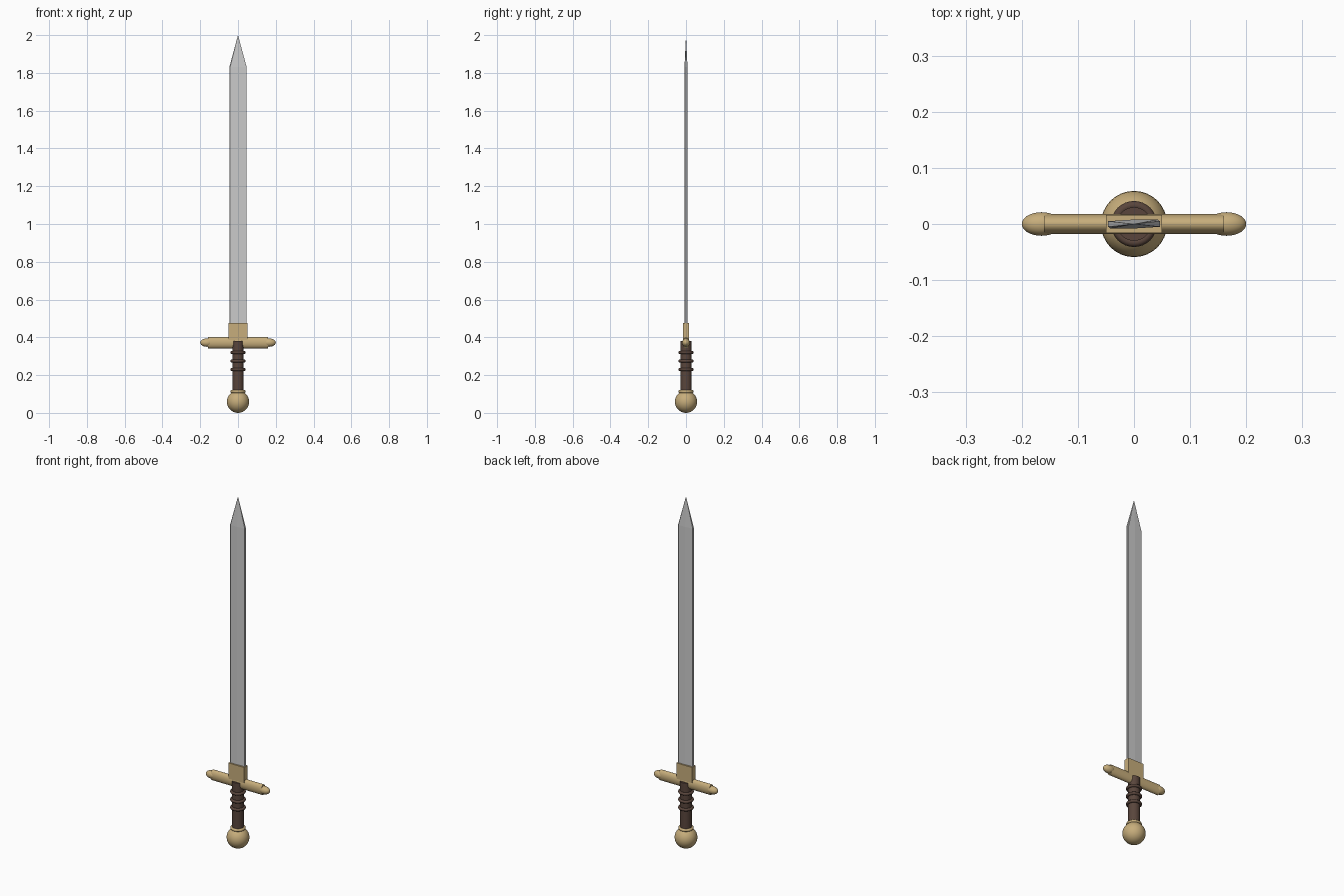
import bpy, bmesh, math

if "Cube" in bpy.data.objects:
    bpy.data.objects.remove(bpy.data.objects["Cube"])


def material(name, color):
    m = bpy.data.materials.new(name)
    m.diffuse_color = (*color, 1)
    m.use_nodes = True
    m.node_tree.nodes["Principled BSDF"].inputs["Base Color"].default_value = m.diffuse_color
    return m


GOLD = material("brass", (0.57, 0.42, 0.2))
BROWN = material("leather", (0.1, 0.06, 0.045))


def finish(name, mat, scale=(1, 1, 1), smooth=True):
    ob = bpy.context.object
    ob.name = name
    ob.scale = scale
    bpy.ops.object.transform_apply(location=False, rotation=True, scale=True)
    if mat:
        ob.data.materials.append(mat)
    if smooth:
        bpy.ops.object.shade_smooth_by_angle(angle=math.radians(40))
    return ob


def ball(name, loc, radii, mat):
    bpy.ops.mesh.primitive_uv_sphere_add(segments=32, ring_count=16, radius=1, location=loc)
    return finish(name, mat, radii)


def cylinder(name, z0, z1, r, mat):
    bpy.ops.mesh.primitive_cylinder_add(vertices=32, radius=r, depth=z1 - z0,
                                        location=(0, 0, (z0 + z1) / 2))
    return finish(name, mat)


def ring(name, z, major, minor, mat):
    bpy.ops.mesh.primitive_torus_add(major_radius=major, minor_radius=minor,
                                     major_segments=32, minor_segments=12, location=(0, 0, z))
    return finish(name, mat)


# Blade: flat chamfered bar with a centre edge, drawn in to a point
half = [(0.046, -0.005), (0.046, 0.005), (0.042, 0.008), (0, 0.008)]
section = half + [(-x, -y) for x, y in half]
bm = bmesh.new()
low = [bm.verts.new((x, y, 0.42)) for x, y in section]
high = [bm.verts.new((x, y, 1.83)) for x, y in section]
tip = bm.verts.new((0, 0, 2.0))
bm.faces.new(low)
for i in range(len(section)):
    j = (i + 1) % len(section)
    bm.faces.new((low[i], low[j], high[j], high[i]))
    bm.faces.new((high[i], high[j], tip))
bmesh.ops.recalc_face_normals(bm, faces=bm.faces)
mesh = bpy.data.meshes.new("blade")
bm.to_mesh(mesh)
bm.free()
bpy.context.collection.objects.link(bpy.data.objects.new("blade", mesh))

# Collar holding the blade
bpy.ops.mesh.primitive_cube_add(size=1, location=(0, 0, 0.425))
finish("blade_collar", GOLD, (0.1, 0.032, 0.1), smooth=False)

# Crossguard: oval bar with rounded ends
bpy.ops.mesh.primitive_cylinder_add(vertices=32, radius=1, depth=0.32, location=(0, 0, 0.372),
                                    rotation=(0, math.pi / 2, 0))
bpy.ops.object.transform_apply(location=False, rotation=True, scale=False)
finish("guard_bar", GOLD, (1, 0.018, 0.03))
for side, s in (("left", -1), ("right", 1)):
    ball(f"guard_end_{side}", (s * 0.165, 0, 0.372), (0.035, 0.021, 0.022), GOLD)

# Grip with raised rings
cylinder("grip", 0.1, 0.38, 0.03, BROWN)
for i, z in enumerate((0.23, 0.275, 0.32)):
    ring(f"grip_ring_{i + 1}", z, 0.033, 0.008, BROWN)

# Pommel and its ferrule
ring("pommel_ferrule", 0.113, 0.032, 0.008, GOLD)
ball("pommel", (0, 0, 0.059), (0.059, 0.059, 0.059), GOLD)
